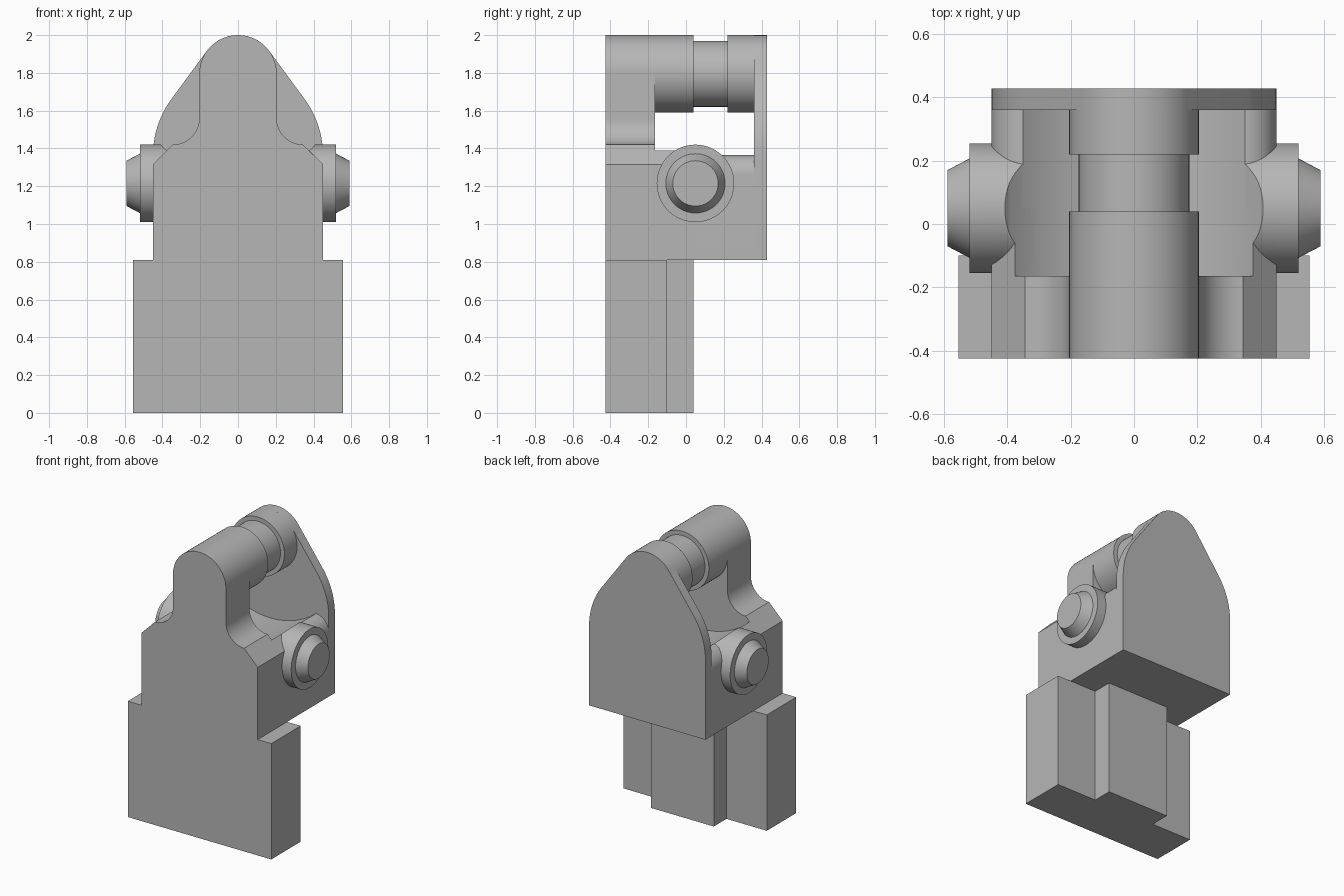
import bpy, bmesh, math
from mathutils import Matrix, Vector

if "Cube" in bpy.data.objects:
    bpy.data.objects.remove(bpy.data.objects["Cube"], do_unlink=True)

grey = bpy.data.materials.new("plain_grey")
grey.use_nodes = True
grey.diffuse_color = (0.47, 0.47, 0.47, 1)
grey.node_tree.nodes["Principled BSDF"].inputs["Base Color"].default_value = (0.47, 0.47, 0.47, 1)

FRONT, BACK = -0.425, 0.428
INNER_FRONT, INNER_BACK = -0.165, 0.36
BASE = 0.81
PIN_Z, PIN_R = 1.795, 0.205
BOSS_Y, BOSS_Z = 0.05, 1.215


def finish(name, bm):
    bmesh.ops.recalc_face_normals(bm, faces=bm.faces)
    mesh = bpy.data.meshes.new(name)
    bm.to_mesh(mesh)
    bm.free()
    obj = bpy.data.objects.new(name, mesh)
    bpy.context.collection.objects.link(obj)
    mesh.materials.append(grey)
    smooth(obj)
    return obj


def smooth(obj):
    bpy.ops.object.select_all(action='DESELECT')
    obj.select_set(True)
    bpy.context.view_layer.objects.active = obj
    bpy.ops.object.shade_smooth_by_angle(angle=math.radians(25))


def arc(cx, cz, r, start, end, n=16):
    angles = [math.radians(start + (end - start) * i / n) for i in range(n + 1)]
    return [(cx + r * math.cos(a), cz + r * math.sin(a)) for a in angles]


def extrude(name, half, start, depth, axis='Y'):
    """Mirror a right-hand half outline in x and extrude it along an axis."""
    outline = half + [(-u, v) for u, v in reversed(half) if u > 1e-5]
    bm = bmesh.new()
    if axis == 'Y':
        verts = [bm.verts.new((u, start, v)) for u, v in outline]
        shift = Vector((0, depth, 0))
    else:
        verts = [bm.verts.new((u, v, start)) for u, v in outline]
        shift = Vector((0, 0, depth))
    face = bm.faces.new(verts)
    new = bmesh.ops.extrude_face_region(bm, geom=[face])["geom"]
    bmesh.ops.translate(bm, vec=shift, verts=[e for e in new if isinstance(e, bmesh.types.BMVert)])
    return finish(name, bm)


def cylinder(name, axis, centre, length, r1, r2=None):
    bm = bmesh.new()
    bmesh.ops.create_cone(bm, cap_ends=True, segments=64, radius1=r1,
                          radius2=r1 if r2 is None else r2, depth=abs(length))
    turn = Vector((0, 0, 1)).rotation_difference(Vector(axis)).to_matrix().to_4x4()
    bmesh.ops.transform(bm, matrix=Matrix.Translation(centre) @ turn, verts=bm.verts)
    return finish(name, bm)


def cut(obj, cutter):
    mod = obj.modifiers.new("clearance", 'BOOLEAN')
    mod.operation = 'DIFFERENCE'
    mod.solver = 'EXACT'
    mod.object = cutter
    bpy.ops.object.select_all(action='DESELECT')
    obj.select_set(True)
    bpy.context.view_layer.objects.active = obj
    bpy.ops.object.modifier_apply(modifier=mod.name)
    smooth(obj)


# Lower stem with its rear rib
extrude("stem", [(0.555, FRONT), (0.555, -0.10), (0.243, -0.10), (0.243, 0.04)], 0, BASE, 'Z')

# Front plate: chamfered shoulders, concave fillets and round head
front = [(0.45, BASE), (0.45, 1.315)]
front += arc(0.345, 1.56, 0.14, 270, 180) + arc(0, PIN_Z, PIN_R, 0, 90)
extrude("front_plate", front, FRONT, INNER_FRONT - FRONT)

# Back plate: curved sides running tangent into the round head
back = [(0.45, BASE)] + arc(-0.05, 1.365, 0.5, 0, 35.8) + arc(0, PIN_Z, PIN_R, 35.8, 90)
extrude("back_plate", back, INNER_BACK, BACK - INNER_BACK)

# Middle block, chamfered ahead of the bosses and rounded behind them
block_front = extrude("block_front", [(0.45, BASE), (0.45, 1.315), (0.345, 1.42)],
                      INNER_FRONT, BOSS_Y - INNER_FRONT)
block_rear = extrude("block_rear", [(0.45, BASE)] + arc(0.345, 1.26, 0.105, 0, 90),
                     BOSS_Y, INNER_BACK - BOSS_Y)

# Side bosses with tapered studs
bosses = []
for side, label in ((1, "left"), (-1, "right")):
    bosses.append(cylinder(label + "_boss", (side, 0, 0), (side * 0.41, BOSS_Y, BOSS_Z), 0.22, PIN_R))
    cylinder(label + "_stud", (side, 0, 0), (side * 0.555, BOSS_Y, BOSS_Z), 0.07, 0.157, 0.12)

# Round clearance under the pin
cutter = cylinder("clearance_cutter", (0, 1, 0), (0, (INNER_FRONT + INNER_BACK) / 2, PIN_Z),
                  INNER_BACK - INNER_FRONT + 0.02, 0.555)
cutter.hide_render = True
for part in [block_front, block_rear] + bosses:
    cut(part, cutter)
bpy.data.objects.remove(cutter, do_unlink=True)

# Cross pin with a narrower groove
for name, y0, y1, r in (("pin_front", INNER_FRONT, 0.04, PIN_R),
                        ("pin_groove", 0.04, 0.22, 0.175),
                        ("pin_back", 0.22, INNER_BACK, PIN_R)):
    cylinder(name, (0, 1, 0), (0, (y0 + y1) / 2, PIN_Z), y1 - y0, r)
